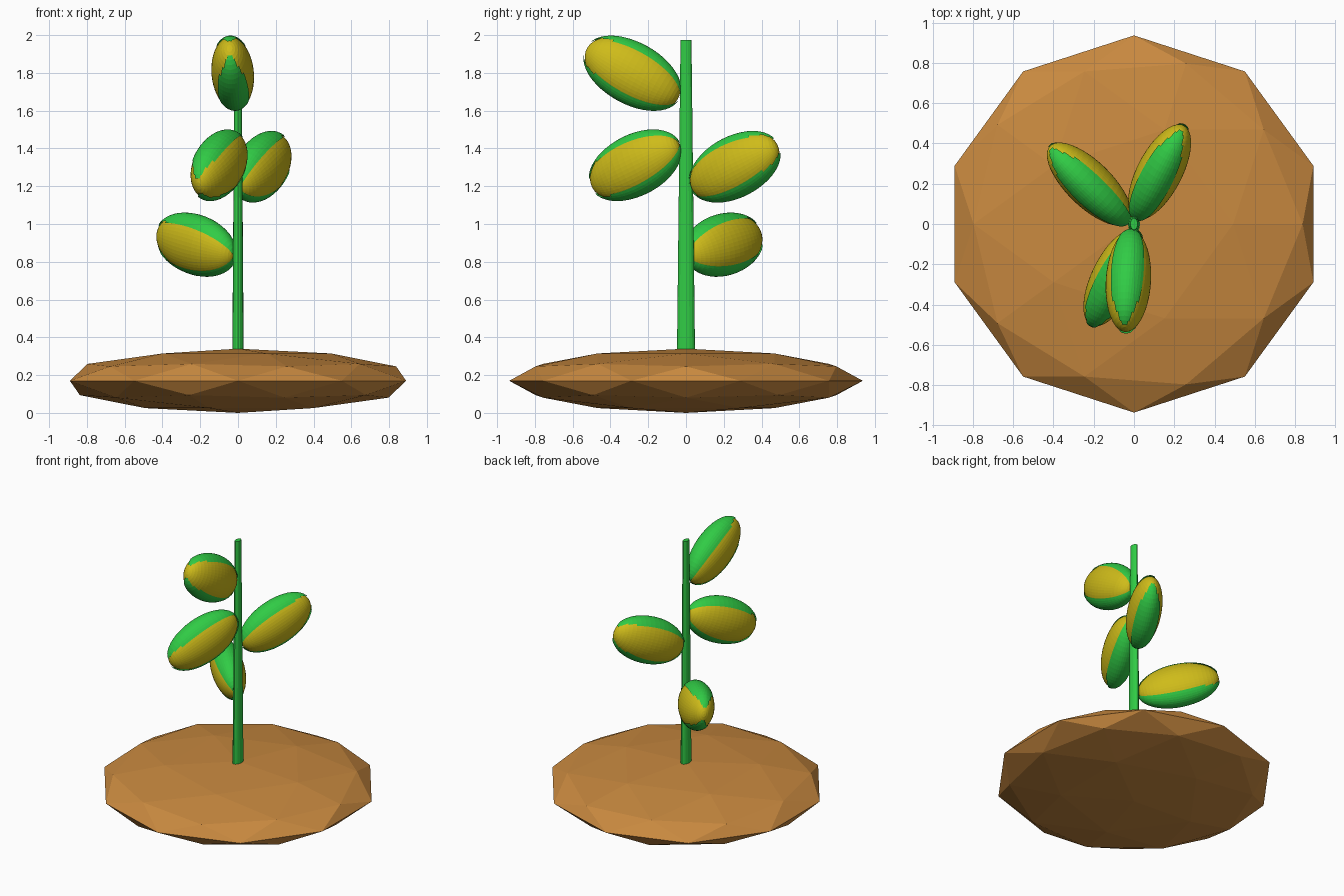
import bpy, bmesh, math
from mathutils import Matrix, Vector

if "Cube" in bpy.data.objects:
    bpy.data.objects.remove(bpy.data.objects["Cube"])

def mat(name, col):
    m = bpy.data.materials.new(name)
    m.diffuse_color = (*col, 1)
    m.use_nodes = True
    m.node_tree.nodes["Principled BSDF"].inputs["Base Color"].default_value = m.diffuse_color
    return m

SOIL = mat("soil_brown", (0.58, 0.25, 0.05))
GREEN = mat("leaf_green", (0.03, 0.60, 0.06))
YELLOW = mat("kernel_yellow", (0.62, 0.50, 0.01))

def make(name, bm, material, matrix):
    bm.normal_update()
    me = bpy.data.meshes.new(name)
    bm.to_mesh(me)
    bm.free()
    me.materials.append(material)
    ob = bpy.data.objects.new(name, me)
    ob.matrix_world = matrix
    bpy.context.collection.objects.link(ob)
    return ob

# soil mound: flattened low-poly icosphere
bm = bmesh.new()
bmesh.ops.create_icosphere(bm, subdivisions=2, radius=1)
make("soil_mound", bm, SOIL,
     Matrix.Translation((0, 0, 0.17)) @ Matrix.Diagonal((0.936, 0.936, 0.17, 1)))

# stalk: tapered, oval in section
bm = bmesh.new()
bmesh.ops.create_cone(bm, cap_ends=True, segments=16, radius1=0.048, radius2=0.029, depth=1.68)
make("stalk", bm, GREEN,
     Matrix.Translation((0, 0, 1.135)) @ Matrix.Diagonal((0.63, 1, 1, 1)))

SEMI = Vector((0.276, 0.112, 0.160))   # ear half sizes: length, side, height

def ellipsoid(scale):
    # sphere with its pole along local x (the ear's tip)
    bm = bmesh.new()
    bmesh.ops.create_uvsphere(bm, u_segments=48, v_segments=24, radius=1,
                              matrix=Matrix.Rotation(math.pi / 2, 4, 'Y'))
    return bm

def husk_mesh():
    # upper and lower leaf, stepping narrower towards the open tip
    bm = ellipsoid(1)
    drop = []
    for f in bm.faces:
        c = f.calc_center_median()
        ang = math.degrees(math.atan2(abs(c.y), abs(c.z)))
        limit = 47 if c.x < 0.6 else 40 if c.x < 0.8 else 32 if c.x < 0.9 else 22
        if ang > limit or c.x > 0.955:
            drop.append(f)
    bmesh.ops.delete(bm, geom=drop, context='FACES')
    for v in bm.verts:
        k = 1.025 + 0.05 * max(0, v.co.x) ** 2   # slight flare at the tip
        v.co = Vector((v.co.x * SEMI.x * 1.025, v.co.y * SEMI.y * k, v.co.z * SEMI.z * k))
    return bm

def ear(name, centre, heading, tilt, roll):
    # heading = horizontal direction of the tip; tilt raises the tip
    m = (Matrix.Translation(centre)
         @ Matrix.Rotation(math.atan2(heading[1], heading[0]), 4, 'Z')
         @ Matrix.Rotation(-math.radians(tilt), 4, 'Y')
         @ Matrix.Rotation(math.radians(roll), 4, 'X'))
    bm = ellipsoid(1)
    bmesh.ops.scale(bm, vec=SEMI, verts=bm.verts)
    make(name + "_kernels", bm, YELLOW, m)
    make(name + "_husk", husk_mesh(), GREEN, m)

# four ears up the stalk
ear("low_ear", (-0.222, 0.198, 0.89), (-0.72, 0.69), 12, -10)
ear("back_ear", (0.127, 0.258, 1.302), (0.46, 0.88), 24, 0)
ear("front_ear", (-0.10, -0.268, 1.312), (-0.43, -0.90), -24, 0)
ear("top_ear", (-0.028, -0.283, 1.797), (-0.07, -1.0), 29, 4)
